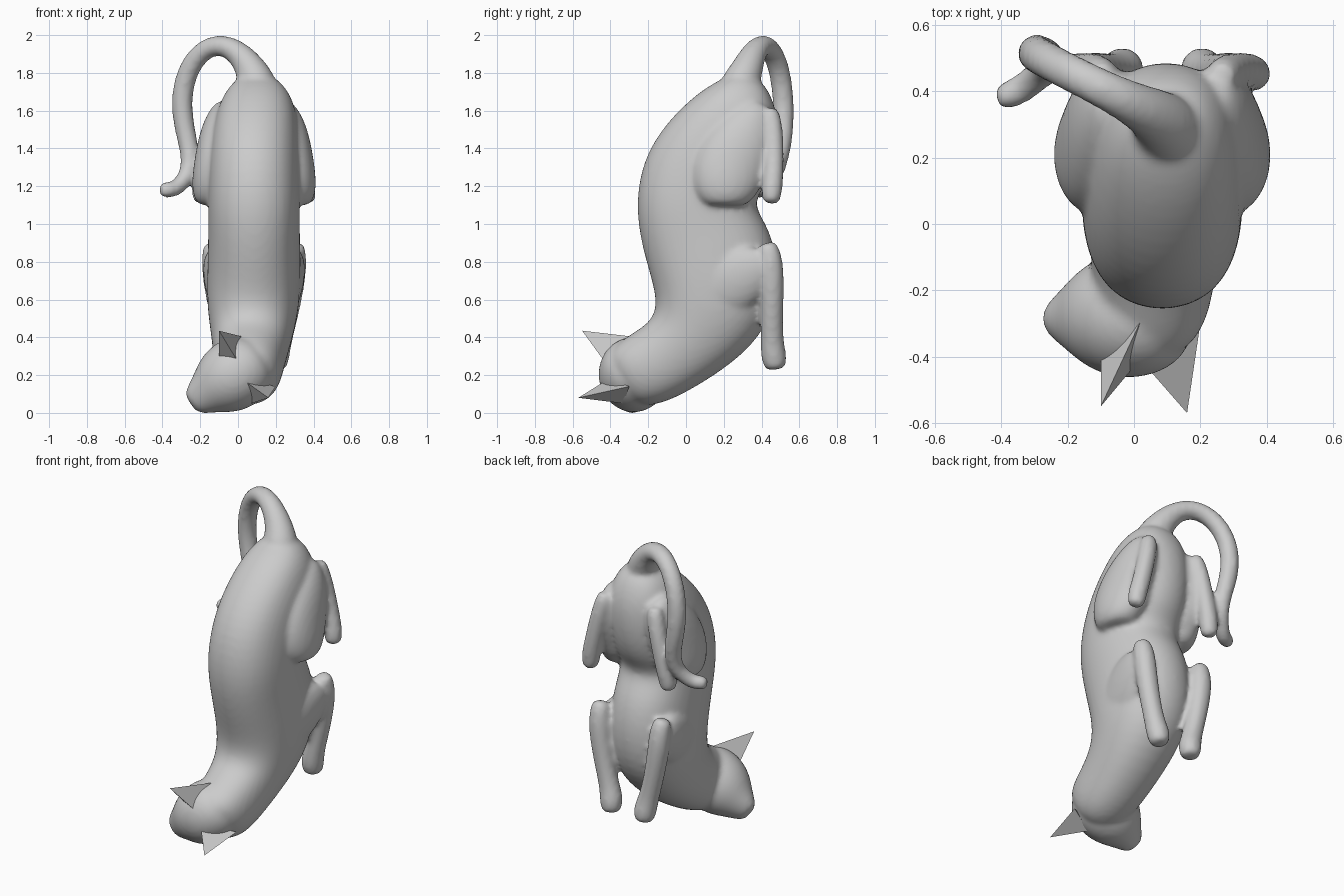
import bpy, bmesh, math
from mathutils import Vector

SIDES = 12
MID = 0.085          # x of the cat's own mirror plane


def ring_loft(bm, rings, grow=1.045, square=1.0):
    """Skin (centre, half-axis a, half-axis b) ellipses; square < 1 is boxier."""
    def bend(v):
        return math.copysign(abs(v) ** square, v)
    loops = []
    for c, a, b in rings:
        loops.append([bm.verts.new(c + (a * bend(math.cos(t)) + b * bend(math.sin(t))) * grow)
                      for t in (2 * math.pi * (i + 0.001) / SIDES for i in range(SIDES))])
    for p, q in zip(loops, loops[1:]):
        for i in range(SIDES):
            j = (i + 1) % SIDES
            bm.faces.new((p[i], p[j], q[j], q[i]))
    for loop in (loops[0], loops[-1]):
        mid = bm.verts.new(sum((v.co for v in loop), Vector()) / SIDES)
        for i in range(SIDES):
            bm.faces.new((loop[i], loop[(i + 1) % SIDES], mid))


def tube(bm, pts, ref=(1, 0, 0), grow=1.10):
    """Loft along points (x, y, z, a[, b]); axis a lies along ref."""
    ref = Vector(ref)
    cs = [Vector(p[:3]) for p in pts]
    rings = []
    for i, p in enumerate(pts):
        t = (cs[min(i + 1, len(cs) - 1)] - cs[max(i - 1, 0)]).normalized()
        a = (ref - t * ref.dot(t)).normalized()
        rings.append((cs[i], a * p[3], t.cross(a) * p[-1]))
    ring_loft(bm, rings, grow)


def both_sides(bm, pts):
    tube(bm, pts)
    tube(bm, [(2 * MID - p[0],) + tuple(p[1:]) for p in pts])


def finish(name, bm):
    bmesh.ops.recalc_face_normals(bm, faces=bm.faces)
    me = bpy.data.meshes.new(name)
    bm.to_mesh(me)
    bm.free()
    for f in me.polygons:
        f.use_smooth = True
    ob = bpy.data.objects.new(name, me)
    bpy.context.collection.objects.link(ob)
    return ob


bm = bmesh.new()

# torso: back (y, z), belly (y, z), centre x, half width
torso = [((0.26, 1.80), (0.41, 1.75), 0.10, 0.09),
         ((0.18, 1.765), (0.46, 1.66), 0.10, 0.155),
         ((0.06, 1.695), (0.49, 1.55), 0.10, 0.205),
         ((-0.105, 1.54), (0.485, 1.38), 0.09, 0.235),
         ((-0.23, 1.345), (0.44, 1.22), 0.085, 0.243),
         ((-0.27, 1.10), (0.345, 1.11), 0.085, 0.243),
         ((-0.235, 0.88), (0.44, 0.99), 0.085, 0.243),
         ((-0.18, 0.70), (0.495, 0.78), 0.085, 0.25),
         ((-0.155, 0.58), (0.47, 0.52), 0.08, 0.245),
         ((-0.18, 0.49), (0.32, 0.31), 0.075, 0.215),
         ((-0.27, 0.43), (0.04, 0.125), 0.06, 0.19),
         ((-0.37, 0.365), (-0.15, 0.035), 0.055, 0.175),
         ((-0.42, 0.30), (-0.28, 0.04), 0.04, 0.13)]
rings = []
for back, belly, x, w in torso:
    p, q = Vector((x, *back)), Vector((x, *belly))
    rings.append(((p + q) / 2, Vector((w, 0, 0)), (q - p) / 2))
ring_loft(bm, rings, 1.035, 0.88)

# head, turned towards -x and down
fwd = Vector((-0.83, -0.05, -0.55)).normalized()
across = Vector((-0.55, 0, 0.83))
skull = Vector((-0.03, -0.275, 0.195))
tube(bm, [(*(skull + fwd * t), w, d) for t, w, d in
          [(-0.19, 0.12, 0.13), (-0.11, 0.18, 0.18), (0, 0.195, 0.195),
           (0.10, 0.165, 0.165), (0.17, 0.115, 0.115), (0.23, 0.085, 0.07),
           (0.265, 0.055, 0.045)]], across, 1.05)

# tail
tube(bm, [(0.11, 0.27, 1.70, 0.11), (0.08, 0.32, 1.81, 0.082),
          (0.0, 0.36, 1.915, 0.062), (-0.10, 0.41, 1.957, 0.055),
          (-0.20, 0.46, 1.915, 0.053), (-0.275, 0.50, 1.80, 0.053),
          (-0.303, 0.517, 1.65, 0.053), (-0.283, 0.517, 1.50, 0.051),
          (-0.25, 0.50, 1.37, 0.048), (-0.262, 0.47, 1.26, 0.044),
          (-0.32, 0.42, 1.192, 0.042), (-0.36, 0.395, 1.18, 0.042),
          (-0.413, 0.375, 1.18, 0.036)], (0, 1, 0))

# hind legs: thigh, shin, foot
both_sides(bm, [(0.21, 0.39, 1.63, 0.08, 0.08), (0.255, 0.33, 1.49, 0.11, 0.16),
                (0.28, 0.235, 1.33, 0.115, 0.195), (0.295, 0.20, 1.20, 0.117, 0.178),
                (0.305, 0.20, 1.095, 0.09, 0.12)])
both_sides(bm, [(0.27, 0.29, 1.17, 0.09), (0.265, 0.35, 1.36, 0.095),
                (0.26, 0.425, 1.56, 0.06)])
both_sides(bm, [(0.26, 0.44, 1.61, 0.04), (0.27, 0.455, 1.55, 0.05),
                (0.30, 0.465, 1.43, 0.05), (0.33, 0.465, 1.30, 0.05),
                (0.357, 0.455, 1.19, 0.054), (0.366, 0.45, 1.11, 0.045)])

# front legs: upper arm, forearm with paw
both_sides(bm, [(0.20, 0.04, 0.60, 0.09, 0.17), (0.245, 0.18, 0.68, 0.09, 0.19),
                (0.28, 0.33, 0.75, 0.075, 0.15), (0.30, 0.43, 0.80, 0.05, 0.08)])
both_sides(bm, [(0.305, 0.43, 0.90, 0.045), (0.30, 0.445, 0.83, 0.06),
                (0.295, 0.455, 0.72, 0.062), (0.265, 0.455, 0.54, 0.057),
                (0.225, 0.455, 0.38, 0.056), (0.205, 0.463, 0.31, 0.066),
                (0.20, 0.475, 0.23, 0.055)])

# fuse all limbs into one soft skin
cat = finish("cat_body", bm)
cat.modifiers.new("round", 'SUBSURF').levels = 2
fuse = cat.modifiers.new("fuse", 'REMESH')
fuse.mode = 'VOXEL'
fuse.voxel_size = 0.015
fuse.use_smooth_shade = True
soft = cat.modifiers.new("soften", 'SMOOTH')
soft.factor = 0.5
soft.iterations = 6

# pointed ears: base triangle sunk into the head, and tip
ears = {"ear_left": [(-0.10, -0.38, 0.27), (0.04, -0.25, 0.40), (0.0, -0.43, 0.27),
                     (-0.10, -0.55, 0.435)],
        "ear_right": [(0.02, -0.41, 0.18), (0.20, -0.30, 0.14), (0.07, -0.33, 0.05),
                      (0.16, -0.57, 0.08)]}
for name, pts in ears.items():
    bm = bmesh.new()
    a, b, c, tip = [bm.verts.new(p) for p in pts]
    for f in ((a, b, tip), (b, c, tip), (c, a, tip), (a, c, b)):
        bm.faces.new(f)
    ear = finish(name, bm)
    for f in ear.data.polygons:
        f.use_smooth = False
